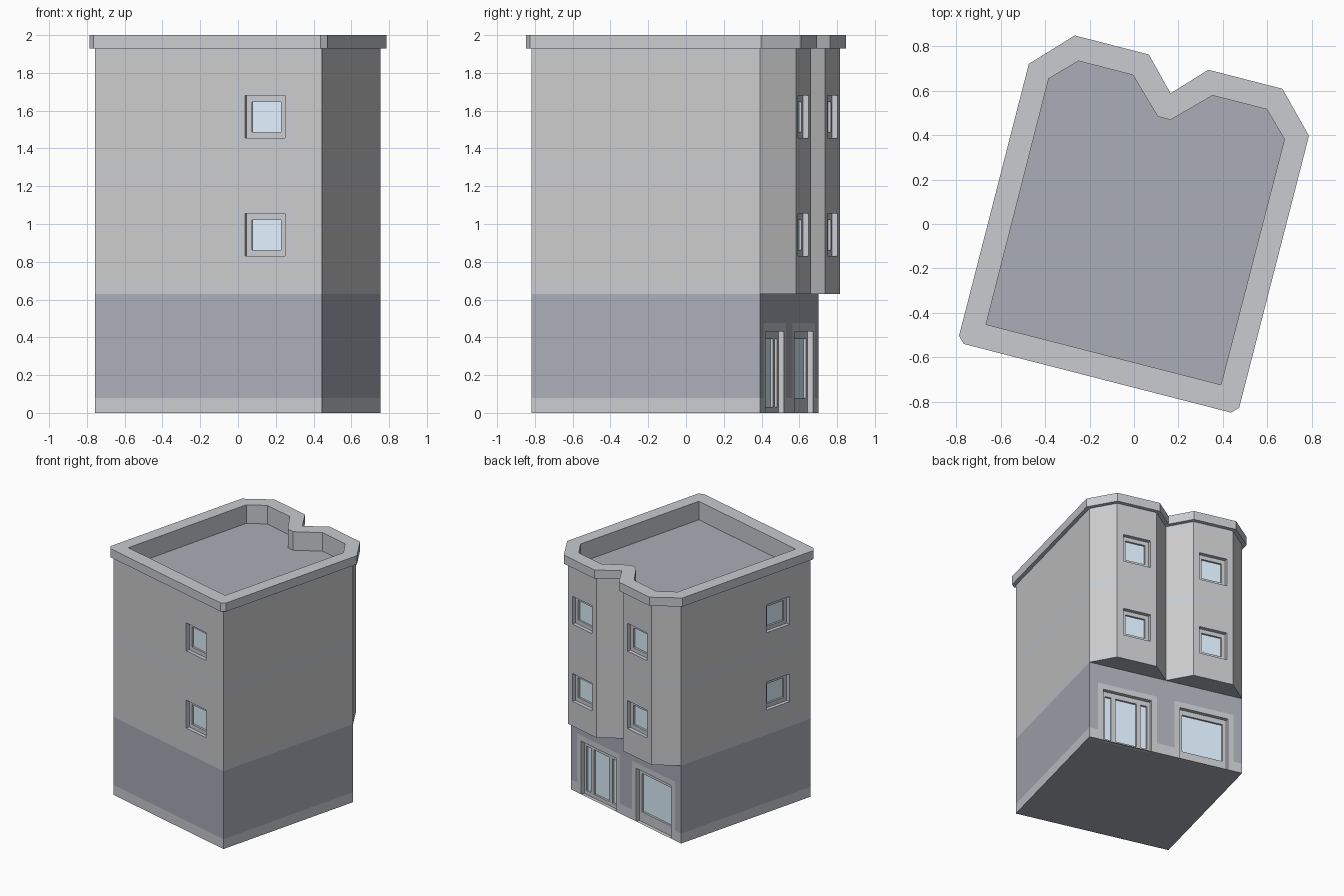
import bpy, bmesh, math
from mathutils import Vector

if "Cube" in bpy.data.objects:
    bpy.data.objects.remove(bpy.data.objects["Cube"])

ANGLE = math.radians(-14.4)
CENTRE = (-0.0015, -0.059, 0)


def material(name, rgb):
    m = bpy.data.materials.new(name)
    m.diffuse_color = (*rgb, 1)
    m.use_nodes = True
    m.node_tree.nodes["Principled BSDF"].inputs["Base Color"].default_value = m.diffuse_color
    return m


MATS = [material("wall", (.8, .8, .8)), material("trim", (.58, .60, .63)),
        material("base", (.41, .42, .48)), material("glass", (.74, .89, 1.0))]
WALL, TRIM, BASE, GLASS = range(4)


def finish(bm, name):
    bmesh.ops.remove_doubles(bm, verts=bm.verts, dist=0.0005)
    me = bpy.data.meshes.new(name)
    bm.to_mesh(me)
    bm.free()
    for m in MATS:
        me.materials.append(m)
    ob = bpy.data.objects.new(name, me)
    ob.location = CENTRE
    ob.rotation_euler.z = ANGLE
    bpy.context.collection.objects.link(ob)


def face(bm, pts, mat):
    bm.faces.new([bm.verts.new(p) for p in pts]).material_index = mat


def inside(r, t, z):
    return r[0] < t < r[1] and r[2] < z < r[3]


class Side:
    """Flat wall from a to b; t runs along it, d goes inward."""
    def __init__(self, a, b):
        self.a = Vector((*a, 0))
        e = Vector((*b, 0)) - self.a
        self.length = e.length
        self.e = e.normalized()
        self.n = Vector((-self.e.y, self.e.x, 0))

    def at(self, t, z, d):
        return self.a + self.e * t + self.n * d + Vector((0, 0, z))

    def grid(self, bm, rects, bounds, pick, d=0, zs=()):
        # Split the wall at all rectangle edges; pick returns a material or None
        ts = sorted({round(v, 4) for r in rects + [bounds] for v in r[:2]})
        zz = sorted({round(v, 4) for r in rects + [bounds] for v in r[2:]} | set(zs))
        for t0, t1 in zip(ts, ts[1:]):
            for z0, z1 in zip(zz, zz[1:]):
                m = pick((t0 + t1) / 2, (z0 + z1) / 2)
                if m is not None:
                    face(bm, [self.at(t0, z0, d), self.at(t1, z0, d),
                              self.at(t1, z1, d), self.at(t0, z1, d)], m)

    def reveal(self, bm, r, d0, d1):
        c = [(r[0], r[2]), (r[1], r[2]), (r[1], r[3]), (r[0], r[3])]
        for p, q in zip(c, c[1:] + c[:1]):
            face(bm, [self.at(*p, d0), self.at(*q, d0),
                      self.at(*q, d1), self.at(*p, d1)], TRIM)


BANDS = [(0, .08, TRIM), (.08, .63, BASE), (.63, .70, TRIM), (.70, 1.25, WALL),
         (1.25, 1.33, TRIM), (1.33, 1.88, WALL), (1.88, 1.93, TRIM)]


def build_side(bm, wbm, a, b, zlo, zhi, openings):
    s = Side(a, b)
    holes = [o[0] for o in openings]
    trims = [(h[0] - .045, h[1] + .045, max(0, h[2] - .045), h[3] + .045) for h in holes]

    def pick(t, z):
        if any(inside(h, t, z) for h in holes):
            return None
        if any(inside(r, t, z) for r in trims):
            return TRIM
        return next(m for lo, hi, m in BANDS if lo < z < hi)

    levels = [lo for lo, hi, m in BANDS if zlo < lo < zhi]
    s.grid(bm, holes + trims, (0, s.length, zlo, zhi), pick, 0, levels)
    # Recessed frames and glass
    for hole, panes in openings:
        s.reveal(wbm, hole, 0, .03)
        s.grid(wbm, panes, hole,
               lambda t, z: None if any(inside(p, t, z) for p in panes) else TRIM, .03)
        for p in panes:
            s.reveal(wbm, p, .03, .045)
            s.grid(wbm, [], p, lambda t, z: GLASS, .045)


def window(t, z):
    return ((t - .11, t + .11, z - .1125, z + .1125),
            [(t - .08, t + .08, z - .08, z + .08)])


def pair(t):
    return [window(t, .942), window(t, 1.567)]


def ring(half):
    return half + [(-x, y) for x, y in reversed(half)]


# Outlines, right half from front corner to the notch between the bays
FC, BC = (.62, -.625), (.62, .625)
wall_ring = ring([FC, FC, BC, (.47, .782), (.15, .782), (0, .625)])
outer_ring = ring([(.62, -.655), (.65, -.625), (.65, .637),
                   (.482, .812), (.138, .812), (0, .667)])
inner_ring = ring([(.545, -.545), (.545, -.545), (.547, .595),
                   (.437, .705), (.185, .705), (.03, .552)])

walls, frames = bmesh.new(), bmesh.new()

# Ground floor with door and shop window at the back
door = ((.115, .505, 0, .43),
        [(.14, .19, .03, .39), (.225, .395, .03, .39), (.43, .48, .03, .39)])
shop = ((.735, 1.125, 0, .43), [(.765, 1.095, .08, .39)])
square = [(-.62, -.625), FC, BC, (-.62, .625)]
for i in range(4):
    build_side(walls, frames, square[i], square[(i + 1) % 4], 0, .63,
               [door, shop] if i == 2 else [])
face(walls, [(x, y, 0) for x, y in reversed(square)], BASE)

# Upper floors with the two bays
upper = [square[0], FC, BC] + wall_ring[3:6] + wall_ring[7:9] + [square[3]]
windows = {0: pair(.93), 3: pair(.16), 6: pair(.16), 8: pair(.935)}
for i in range(9):
    build_side(walls, frames, upper[i], upper[(i + 1) % 9], .63, 1.93, windows.get(i, []))
# Undersides of the bays
for k in (2, 5):
    face(walls, [(x, y, .63) for x, y in reversed(upper[k:k + 4])], BASE)
finish(walls, "walls")
finish(frames, "windows_and_door")

# Cornice and parapet
cornice = bmesh.new()
loops = [(wall_ring, 1.93), (outer_ring, 1.93), (outer_ring, 2.0),
         (inner_ring, 2.0), (inner_ring, 1.85)]
for (r0, z0), (r1, z1) in zip(loops, loops[1:]):
    for i in range(12):
        j = (i + 1) % 12
        pts = []
        for p in [(*r0[i], z0), (*r0[j], z0), (*r1[j], z1), (*r1[i], z1)]:
            if p not in pts:
                pts.append(p)
        if len(pts) > 2:
            face(cornice, pts, TRIM)
finish(cornice, "cornice")

# Flat roof
roof = bmesh.new()
face(roof, [(x, y, 1.85) for x, y in inner_ring[1:-1]], BASE)
finish(roof, "roof")
